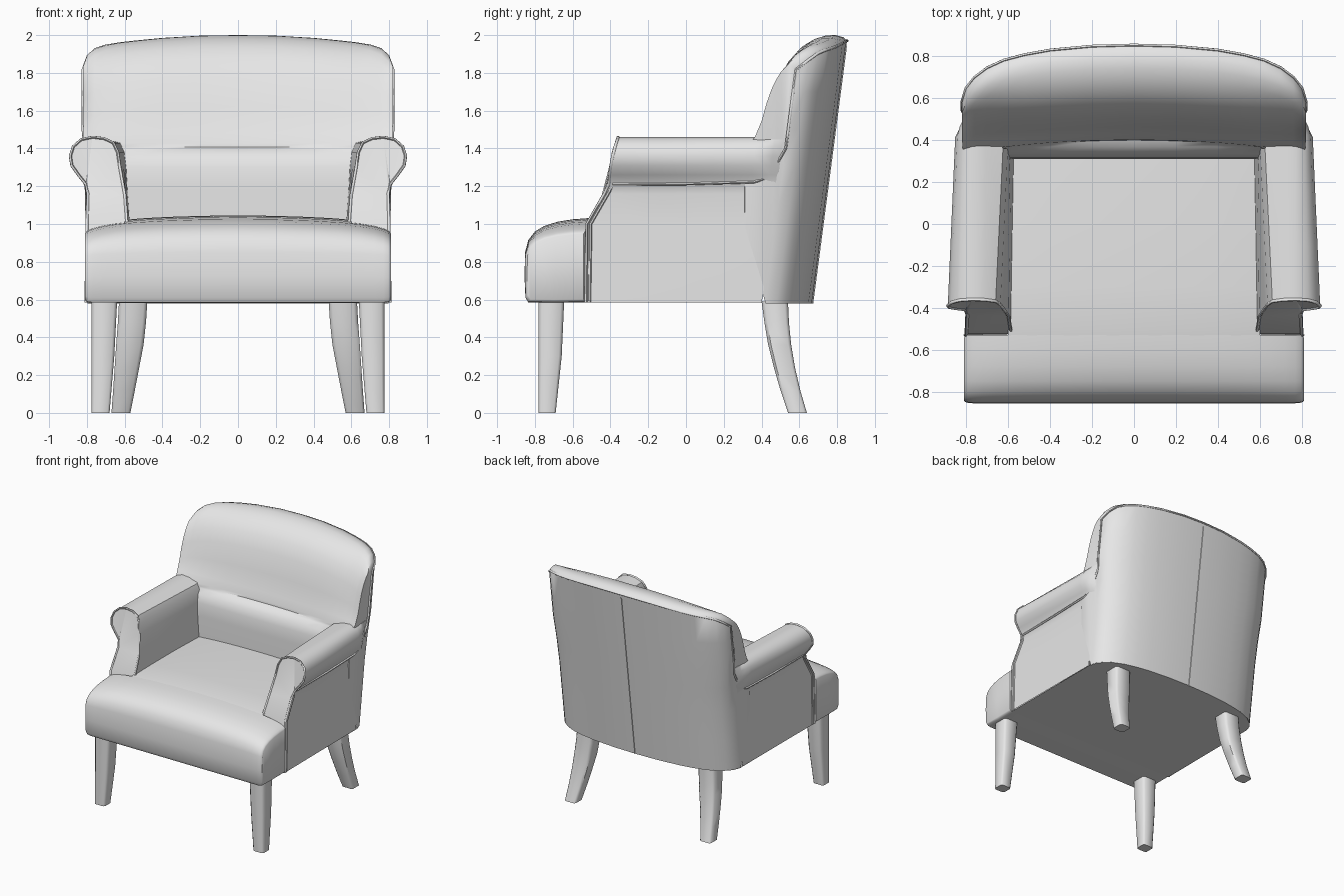
import bpy, bmesh, math

if "Cube" in bpy.data.objects:
    bpy.data.objects.remove(bpy.data.objects["Cube"])

mat = bpy.data.materials.new("grey_upholstery")
mat.diffuse_color = (0.8, 0.8, 0.8, 1)
mat.use_nodes = True
mat.node_tree.nodes["Principled BSDF"].inputs["Base Color"].default_value = mat.diffuse_color


def finish(ob, angle):
    ob.data.materials.clear()
    ob.data.materials.append(mat)
    bpy.ops.object.select_all(action='DESELECT')
    ob.select_set(True)
    bpy.context.view_layer.objects.active = ob
    bpy.ops.object.shade_smooth_by_angle(angle=math.radians(angle))


def loft(name, sections, angle=40, closed=True, caps=(0, -1), facing=0):
    """Skin profiles of equal length; cap the listed ends; facing is the z sign of an open sheet."""
    bm = bmesh.new()
    rings = [[bm.verts.new(p) for p in s] for s in sections]
    n = len(rings[0])
    for a, b in zip(rings, rings[1:]):
        for i in range(n if closed else n - 1):
            j = (i + 1) % n
            bm.faces.new((a[i], a[j], b[j], b[i]))
    ends = [bm.faces.new(rings[c]) for c in caps]
    bmesh.ops.triangulate(bm, faces=ends)
    bmesh.ops.recalc_face_normals(bm, faces=bm.faces)
    if facing and sum(f.normal.z for f in bm.faces) * facing < 0:
        bmesh.ops.reverse_faces(bm, faces=bm.faces)
    me = bpy.data.meshes.new(name)
    bm.to_mesh(me)
    bm.free()
    ob = bpy.data.objects.new(name, me)
    bpy.context.collection.objects.link(ob)
    finish(ob, angle)
    return ob


def piping(name, pts, r=0.008):
    cu = bpy.data.curves.new(name, 'CURVE')
    cu.dimensions = '3D'
    cu.bevel_depth = r
    cu.bevel_resolution = 1
    sp = cu.splines.new('POLY')
    sp.points.add(len(pts) - 1)
    for p, q in zip(sp.points, pts):
        p.co = (*q, 1)
    ob = bpy.data.objects.new(name, cu)
    bpy.context.collection.objects.link(ob)
    bpy.ops.object.select_all(action='DESELECT')
    ob.select_set(True)
    bpy.context.view_layer.objects.active = ob
    bpy.ops.object.convert(target='MESH')
    finish(bpy.context.view_layer.objects.active, 60)


def interp(table, v):
    """Piecewise linear lookup in (key, value) pairs sorted by key."""
    if v <= table[0][0]:
        return table[0][1]
    for (a, p), (b, q) in zip(table, table[1:]):
        if v <= b:
            return p + (q - p) * (v - a) / (b - a)
    return table[-1][1]


# ---- back: columns across x, each a side profile
PLAN = [(0, .85), (.2, .845), (.4, .828), (.52, .808), (.62, .783), (.7, .748), (.76, .705), (.8, .66), (.82, .60)]
TOP = [(0, 2.0), (.2, 1.997), (.4, 1.985), (.6, 1.966), (.7, 1.95), (.76, 1.93), (.8, 1.893), (.82, 1.84)]
LUMBAR = [(.31, 1.0), (.31, 1.2), (.315, 1.30), (.335, 1.36), (.368, 1.395), (.405, 1.408)]
# upper pad as (depth, height) fractions: upright in the middle, raked at the wings
MIDDLE = [(.005, .03), (.06, .12), (.14, .36), (.24, .62), (.35, .79), (.48, .90), (.62, .965), (.76, .998),
          (.87, 1.0), (.96, .98)]
WING = [(.01, .04), (.12, .14), (.25, .32), (.36, .54), (.46, .70), (.56, .82), (.67, .92), (.78, .985),
        (.88, 1.0), (.96, .98)]
CREASE = 1.41
xs = [s * x for s, part in ((-1, PLAN[::-1]), (1, PLAN[1:])) for x, _ in part]


def back_y(x, z):
    return interp(PLAN, abs(x)) - .131 * (1.95 - z)


def edge_z(x):
    return CREASE + (interp(TOP, abs(x)) - CREASE) * .95


def side_x(x, z):
    return x * (.972 + .028 * min(1, max(0, (z - 1.2) / .3)))


def back_column(x):
    y0 = .40 - .06 * (x / .82) ** 2
    h = interp(TOP, abs(x)) - CREASE
    w = (x / .82) ** 4
    pts = [(min(y, y0), z) for y, z in LUMBAR]
    yb = back_y(x, edge_z(x))
    for (u, v), (p, q) in zip(MIDDLE, WING):
        pts.append((y0 + (yb - y0) * (u + (p - u) * w), CREASE + h * (v + (q - v) * w)))
    pts += [(back_y(x, z), z) for z in (edge_z(x), 1.7, 1.5, 1.3, 1.1, .85, .58)]
    return [(side_x(x, z), y, z) for y, z in pts]


loft("back_rest", [back_column(x) for x in xs], 45, closed=False)
loft("underside", [[(x * .975, -.54, .583), (x * .975, back_y(x, .58), .583)] for x in xs],
     closed=False, caps=(), facing=-1)

# back edge piping, running down each side to the arm seam
side = [(side_x(.82, z), back_y(.82, z), z) for z in (1.4, 1.5, 1.65)]
low = [(.806, -.39, 1.21), (.81, 0, 1.212), (.81, .36, 1.222), (.806, .42, 1.24), (.808, .47, 1.30)]
right = low + side
mirror = [(-x, y, z) for x, y, z in right]
piping("back_edge_piping", mirror + [(x, back_y(x, edge_z(x)), edge_z(x)) for x in xs] + right[::-1])
piping("back_centre_seam", [(0, back_y(0, z), z) for z in (.58, 1.94)], .004)

# ---- arms with rolled tops and raked front panels, narrowing into the back
ARM = [(.585, .97), (.598, 1.15), (.625, 1.3), (.637, 1.38), (.66, 1.43), (.71, 1.453), (.77, 1.46),
       (.83, 1.447), (.872, 1.41), (.888, 1.36), (.88, 1.31), (.845, 1.26), (.805, 1.21), (.795, 1.16), (.80, 1.0),
       (.805, .585)]
FRONT = [(.58, -.53), (1.0, -.525), (1.08, -.48), (1.2, -.41), (1.3, -.40), (1.38, -.385), (1.46, -.36)]


def arm_section(s, t):
    out = []
    for x, z in ARM:
        y0 = interp(FRONT, z)
        end = .36 if x < .7 else back_y(.82, z) - .02
        y = y0 + (end - y0) * t
        if x < .7:
            x -= (.035 if z > 1.2 else .015) * t
        else:
            x -= .04 * t * max(0, (x - .79) / .1)
            x = min(x, interp([(.84, .9), (.94, .835), (1, .799 if z < 1.3 else .81)], t))
        out.append((s * x, y, z))
    return out


for s, label in ((-1, "left"), (1, "right")):
    loft(label + "_arm", [arm_section(s, t) for t in (0, .3, .6, .84, .9, .95, 1)], closed=False, caps=(0,))
    piping(label + "_arm_piping", arm_section(s, 0))

# ---- seat: front roll wrapping ahead of the arms, plus cushion between them
ROLL = [(-.53, .585), (-.70, .583), (-.835, .585), (-.85, .61), (-.855, .72), (-.852, .85), (-.835, .915),
        (-.80, .96), (-.75, .99), (-.68, 1.012), (-.60, 1.025), (-.53, 1.03)]


def droop(x):
    return .035 * (x / .8) ** 2 + .03 * (x / .8) ** 8


def roll_section(x):
    k = interp([(.77, 1), (.795, .985), (.805, .96), (.811, .92)], abs(x))
    out = []
    for y, z in ROLL:
        d = droop(x) * max(0, (z - .8) / .23)
        out.append((x, -.69 + (y + .69) * k, .79 + (z - d - .79) * k))
    return out


half = [0, .2, .4, .55, .65, .72, .77, .795, .805, .811]
loft("seat_front_roll", [roll_section(x) for x in [-v for v in half[:0:-1]] + half])

cushion = []
for i in range(-6, 7):
    x = i * .1
    d = droop(x)
    cushion.append([(x, y, z - d) for y, z in ((-.60, 1.015), (-.5, 1.036), (-.3, 1.042), (0, 1.045), (.33, 1.04))])
loft("seat_cushion", cushion, closed=False, caps=(), facing=1)

for s, label in ((-1, "left"), (1, "right")):
    piping(label + "_front_seam", [(s * .802, -.51, .585), (s * .80, -.505, 1.0), (s * .795, -.39, 1.2)])


# ---- legs: chamfered square sections (x0, x1, y0, y1, z)
def leg(name, rows, s):
    secs = []
    for x0, x1, y0, y1, z in rows:
        cx, cy, a, b = (x0 + x1) / 2, (y0 + y1) / 2, (x1 - x0) / 2, (y1 - y0) / 2
        ring = [(1, -.75), (1, .75), (.75, 1), (-.75, 1), (-1, .75), (-1, -.75), (-.75, -1), (.75, -1)]
        secs.append([(s * (cx + a * u), cy + b * v, z) for u, v in ring])
    loft(name, secs, 50)


FRONT_LEG = [(.640, .775, -.78, -.645, .59), (.655, .775, -.78, -.658, .3), (.68, .775, -.78, -.69, 0)]
REAR_LEG = [(.48, .63, .40, .54, .59), (.487, .636, .415, .545, .48), (.50, .645, .435, .557, .36),
            (.523, .653, .465, .577, .24), (.546, .661, .50, .605, .12), (.57, .67, .54, .64, 0)]
for s, label in ((-1, "left"), (1, "right")):
    leg(label + "_front_leg", FRONT_LEG, s)
    leg(label + "_rear_leg", REAR_LEG, s)
